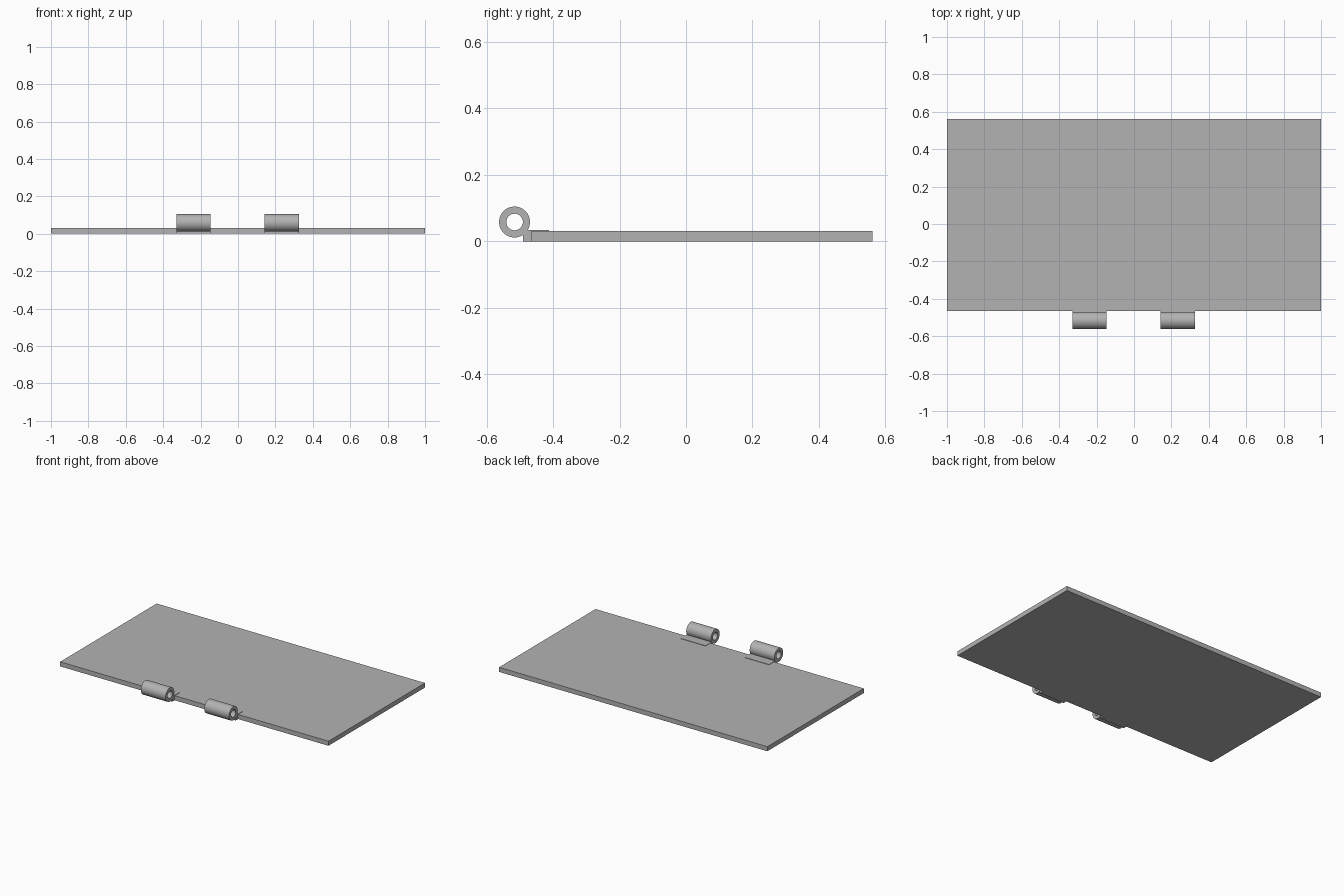
import bpy, bmesh, math

default = bpy.data.objects.get("Cube")
if default:
    bpy.data.objects.remove(default, do_unlink=True)

# Single grey finish
grey = bpy.data.materials.new("plain_grey")
grey.use_nodes = True
color = (0.45, 0.45, 0.45, 1)
grey.diffuse_color = color
grey.node_tree.nodes["Principled BSDF"].inputs["Base Color"].default_value = color


def finish(name, bm, smooth=False):
    bmesh.ops.recalc_face_normals(bm, faces=bm.faces)
    mesh = bpy.data.meshes.new(name)
    bm.to_mesh(mesh)
    bm.free()
    mesh.materials.append(grey)
    obj = bpy.data.objects.new(name, mesh)
    bpy.context.collection.objects.link(obj)
    if smooth:
        bpy.ops.object.select_all(action='DESELECT')
        obj.select_set(True)
        bpy.context.view_layer.objects.active = obj
        bpy.ops.object.shade_smooth_by_angle(angle=math.radians(30))
    return obj


def extrude_profile(name, profile, x0, x1):
    """Prism along x from a (y, z) outline."""
    bm = bmesh.new()
    face = bm.faces.new([bm.verts.new((x0, y, z)) for y, z in profile])
    ext = bmesh.ops.extrude_face_region(bm, geom=[face], use_keep_orig=True)
    verts = [g for g in ext["geom"] if isinstance(g, bmesh.types.BMVert)]
    bmesh.ops.translate(bm, verts=verts, vec=(x1 - x0, 0, 0))
    return finish(name, bm)


def tube(name, y, z, outer, inner, x0, x1, sides=48):
    """Hollow barrel along x."""
    bm = bmesh.new()
    section = ((x0, outer), (x1, outer), (x1, inner), (x0, inner))
    rings = []
    for x, r in section:
        rings.append([bm.verts.new((x, y + r * math.cos(2 * math.pi * i / sides),
                                    z + r * math.sin(2 * math.pi * i / sides)))
                      for i in range(sides)])
    for k in range(4):
        a, b = rings[k], rings[(k + 1) % 4]
        for i in range(sides):
            j = (i + 1) % sides
            bm.faces.new((a[i], a[j], b[j], b[i]))
    return finish(name, bm, smooth=True)


# Flat panel
FRONT, BACK, THICK = -0.465, 0.562, 0.031
extrude_profile("panel", [(FRONT, 0), (BACK, 0), (BACK, THICK), (FRONT, THICK)], -1, 1)

# Hinge barrels, each with a leaf let into the panel's front edge
leaf = [(-0.49, 0), (FRONT, 0), (FRONT, 0.012), (-0.412, 0.012),
        (-0.412, 0.0335), (-0.49, 0.0335)]
for side, x0, x1 in (("right", -0.33, -0.146), ("left", 0.143, 0.327)):
    tube(side + "_hinge_barrel", -0.516, 0.058, 0.0465, 0.025, x0, x1)
    extrude_profile(side + "_hinge_leaf", leaf, x0, x1)
